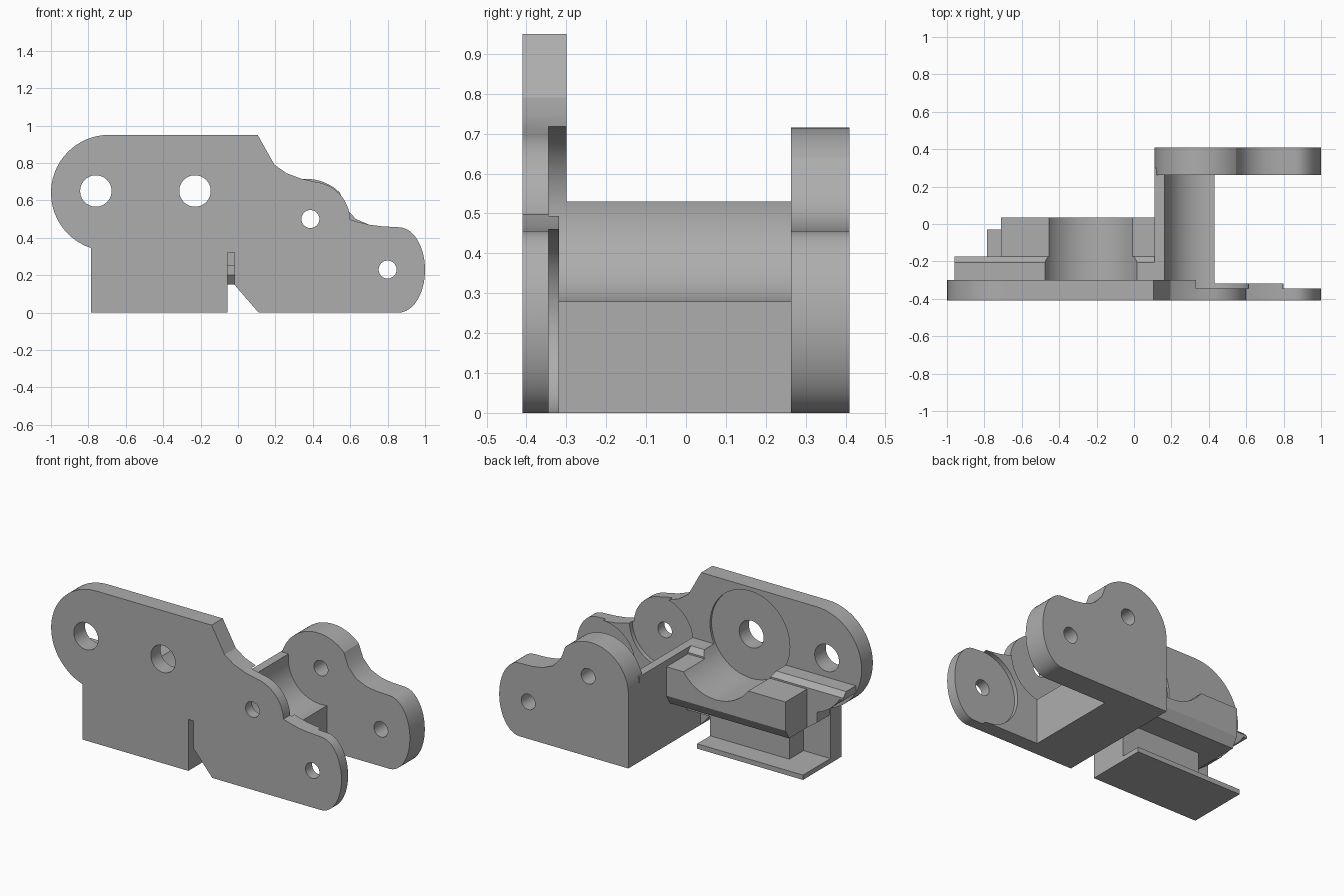
import bpy, bmesh
from math import cos, sin, radians, pi
from mathutils import Matrix

if "Cube" in bpy.data.objects:
    bpy.data.objects.remove(bpy.data.objects["Cube"])

GREY = (0.42, 0.42, 0.42, 1)
mat = bpy.data.materials.new("plain grey")
mat.use_nodes = True
mat.diffuse_color = GREY
mat.node_tree.nodes["Principled BSDF"].inputs["Base Color"].default_value = GREY


def arc(cx, cz, rx, rz, start, end, steps=18):
    angles = [radians(start + (end - start) * i / steps) for i in range(steps + 1)]
    return [(cx + rx * cos(a), cz + rz * sin(a)) for a in angles]


def prism(name, profile, lo, hi, axis="y"):
    """Extrude an x-z profile along y, or a y-z profile along x."""
    def place(p, d):
        return (p[0], d, p[1]) if axis == "y" else (d, p[0], p[1])
    bm = bmesh.new()
    a = [bm.verts.new(place(p, lo)) for p in profile]
    b = [bm.verts.new(place(p, hi)) for p in profile]
    bm.faces.new(a)
    bm.faces.new(b[::-1])
    for i in range(len(a)):
        j = (i + 1) % len(a)
        bm.faces.new((a[i], b[i], b[j], a[j]))
    bmesh.ops.recalc_face_normals(bm, faces=bm.faces)
    mesh = bpy.data.meshes.new(name)
    bm.to_mesh(mesh)
    bm.free()
    mesh.materials.append(mat)
    obj = bpy.data.objects.new(name, mesh)
    bpy.context.collection.objects.link(obj)
    return obj


def rect(x0, x1, z0, z1):
    return [(x0, z0), (x1, z0), (x1, z1), (x0, z1)]


def drill(obj, profile, lo, hi):
    """Subtract a prism running along y."""
    cutter = prism("cutter", profile, lo, hi)
    cutter.hide_render = True
    mod = obj.modifiers.new("cut", "BOOLEAN")
    mod.operation, mod.solver, mod.object = "DIFFERENCE", "EXACT", cutter
    select(obj)
    bpy.ops.object.modifier_apply(modifier=mod.name)
    bpy.data.objects.remove(cutter)


def select(obj):
    bpy.ops.object.select_all(action="DESELECT")
    obj.select_set(True)
    bpy.context.view_layer.objects.active = obj


def disc(centre, r):
    return arc(*centre, r, r, 0, 352.5, 47)


# Shared axes
LEFT_HOLE, MAIN_HOLE = (-0.76, 0.65), (-0.23, 0.65)
HUMP_HOLE, TAIL_HOLE = (0.387, 0.5), (0.8, 0.23)
tail = arc(0.86, 0.228, 0.14, 0.228, 90, -90, 24)

# Front plate
outline = arc(-0.69, 0.64, 0.31, 0.31, 252, 90, 28)
outline += [(0.105, 0.95), (0.195, 0.79), (0.26, 0.745), (0.34, 0.715)]
outline += arc(0.39, 0.49, 0.21, 0.21, 82, 2, 14)
outline += [(0.64, 0.485), (0.7, 0.47), (0.77, 0.461)] + tail
outline += [(0.11, 0), (-0.02, 0.15), (-0.02, 0.32), (-0.055, 0.32),
            (-0.055, 0), (-0.785, 0), (-0.785, 0.335)]
front_plate = prism("front_plate", outline, -0.41, -0.3)
drill(front_plate, rect(0.43, 1.2, -0.1, 1.1), -0.318, -0.2)
drill(front_plate, disc(MAIN_HOLE, 0.275), -0.315, -0.2)
drill(front_plate, disc(HUMP_HOLE, 0.225), -0.345, -0.2)
drill(front_plate, disc(TAIL_HOLE, 0.23) , -0.345, -0.2)
drill(front_plate, rect(0.8, 1.2, -0.1, 0.6), -0.345, -0.2)

# Back plate
outline = [(0.11, 0)] + arc(0.365, 0.46, 0.255, 0.255, 180, 45, 24)
outline += [(0.575, 0.56), (0.63, 0.5), (0.7, 0.47), (0.77, 0.459)] + tail
back_plate = prism("back_plate", outline, 0.263, 0.41)

for plate in (front_plate, back_plate):
    for hole in (HUMP_HOLE, TAIL_HOLE):
        drill(plate, disc(hole, 0.048), -0.6, 0.6)
for hole in (LEFT_HOLE, MAIN_HOLE):
    drill(front_plate, disc(hole, 0.084), -0.6, 0.6)

# Cross body with a round trough joining the plates
cross_body = prism("cross_body", rect(0.11, 0.43, 0, 0.53), -0.35, 0.3)
drill(cross_body, disc(HUMP_HOLE, 0.225), -0.6, 0.6)

# Cradle block, its raised shoulder and the chamfered ledge
cradle = prism("cradle_block", [(-0.31, 0.25), (0.0, 0.25), (0.035, 0.31),
                                (0.035, 0.49), (-0.31, 0.49)], -0.71, 0.115, "x")
shoulder_outline = arc(-0.69, 0.64, 0.29, 0.29, 211, 252, 10)
shoulder_outline += [(-0.78, 0.3), (-0.71, 0.25), (0.115, 0.25), (0.115, 0.495)]
shoulder = prism("cradle_shoulder", shoulder_outline, -0.31, -0.175)
ledge = prism("shoulder_ledge", [(-0.31, 0.485), (-0.175, 0.485), (-0.175, 0.5),
                                 (-0.205, 0.53), (-0.31, 0.53)], -0.96, 0.115, "x")
for part in (cradle, shoulder, ledge):
    drill(part, disc(MAIN_HOLE, 0.275), -0.6, 0.6)

# Lower rail, stem and thin foot
rail = prism("lower_rail", [(-0.26, 0.27), (-0.26, 0.2), (-0.22, 0.15),
                            (-0.16, 0.15), (-0.16, 0.27)], -0.6, 0.115, "x")
stem = prism("stem", rect(-0.6, -0.055, 0.01, 0.27), -0.31, -0.16)
foot = prism("foot", rect(-0.785, -0.055, 0, 0.03), -0.4, -0.03)

for obj in (front_plate, back_plate, cross_body, cradle, shoulder, ledge, rail, stem, foot):
    select(obj)
    bpy.ops.object.shade_smooth_by_angle(angle=radians(25))
